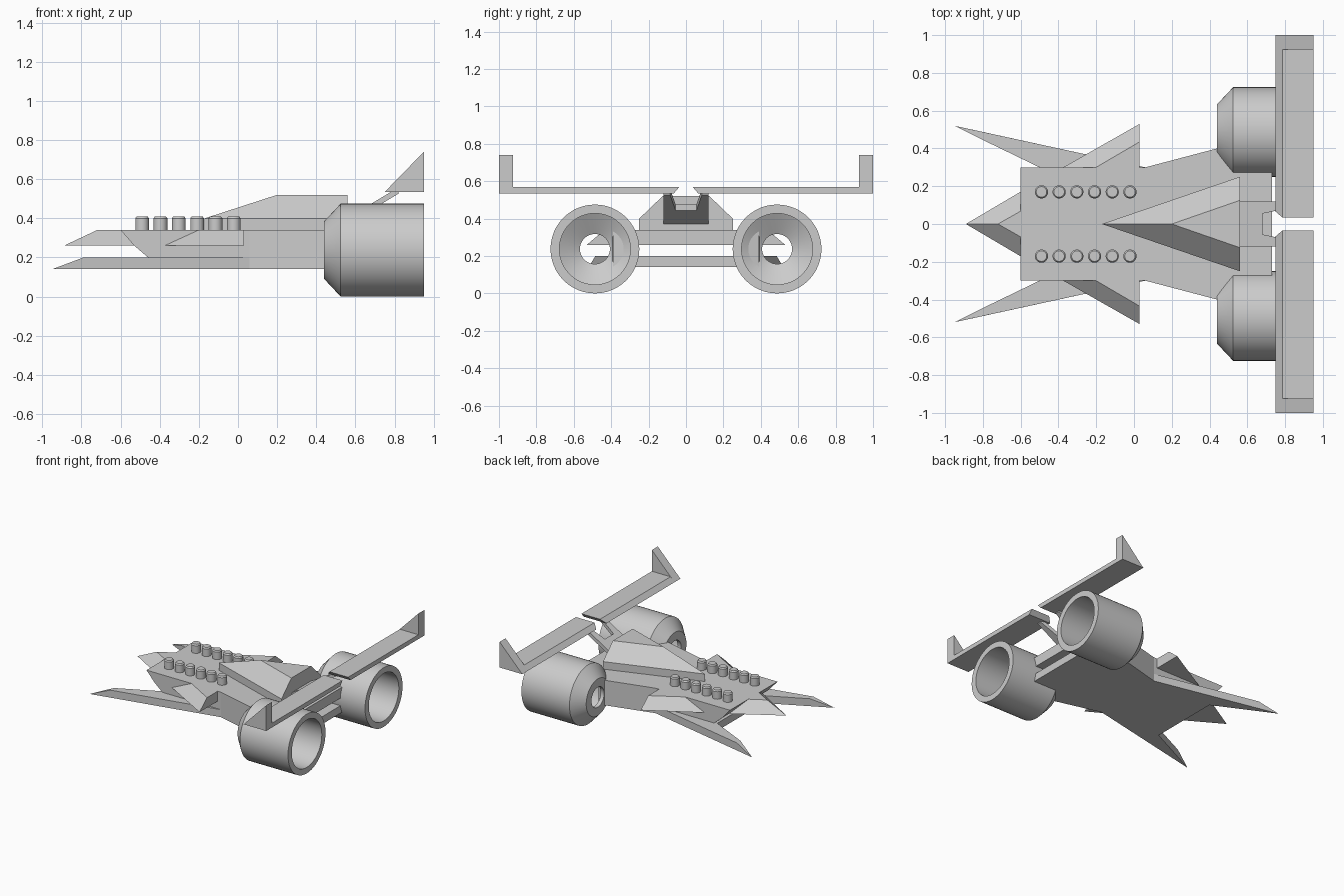
import bpy, bmesh
from math import sin, cos, pi, radians

if "Cube" in bpy.data.objects:
    bpy.data.objects.remove(bpy.data.objects["Cube"])


def finish(name, bm, smooth=False):
    bmesh.ops.remove_doubles(bm, verts=bm.verts, dist=1e-5)
    bmesh.ops.recalc_face_normals(bm, faces=bm.faces)
    me = bpy.data.meshes.new(name)
    bm.to_mesh(me)
    bm.free()
    ob = bpy.data.objects.new(name, me)
    bpy.context.collection.objects.link(ob)
    if smooth:
        bpy.ops.object.select_all(action='DESELECT')
        ob.select_set(True)
        bpy.context.view_layer.objects.active = ob
        bpy.ops.object.shade_smooth_by_angle(angle=radians(25))
    return ob


def loft(name, low, high, side=1):
    """Solid between two matching 3D outlines; side=-1 mirrors in y."""
    bm = bmesh.new()
    a = [bm.verts.new((x, y * side, z)) for x, y, z in low]
    b = [bm.verts.new((x, y * side, z)) for x, y, z in high]
    bm.faces.new(a)
    bm.faces.new(b)
    for i in range(len(a)):
        j = (i + 1) % len(a)
        if low[i] == low[j]:
            bm.faces.new((a[i], b[j], b[i]))
        else:
            bm.faces.new((a[i], a[j], b[j], b[i]))
    return finish(name, bm)


def at(pts, z):
    return [(x, y, z) for x, y in pts]


def both(half):
    """Half outline (y > 0, front to back) closed by its mirror image."""
    return half + [(x, -y) for x, y in reversed(half)]


def tri(tip, back, w):
    return [(tip, 0), (back, w), (back, -w)]


def lathe(name, prof, cy, cz, n=48):
    bm = bmesh.new()
    rings = [[bm.verts.new((x, cy + r * cos(2 * pi * i / n), cz + r * sin(2 * pi * i / n)))
              for i in range(n)] for x, r in prof]
    for k in range(len(rings)):
        p, q = rings[k], rings[(k + 1) % len(rings)]
        for i in range(n):
            j = (i + 1) % n
            bm.faces.new((p[i], p[j], q[j], q[i]))
    return finish(name, bm, True)


# Lower plate with two front prongs; rear tucks into the engine shells
flank = [(0.06, 0.30), (0.44, 0.40), (0.50, 0.39), (0.52, 0.28), (0.73, 0.28)]
plate_low = both([(-0.48, 0.29), (-0.95, 0.52), (-0.95, 0.52)] + flank)
plate_top = both([(-0.48, 0.29), (-0.79, 0.44), (-0.79, 0.485)] + flank)
loft("lower_plate", at(plate_low, 0.14), at(plate_top, 0.20))

# Upper deck with raked front
loft("upper_deck", at(both([(-0.53, 0.30)] + flank), 0.26),
     at(both([(-0.60, 0.30)] + flank), 0.34))

# Nose wedge
loft("nose", at(tri(-0.89, -0.50, 0.23), 0.26), at(tri(-0.72, -0.50, 0.125), 0.34))

# Canopy: triangular base and tapered top
loft("canopy_base", at(tri(-0.17, 0.56, 0.25), 0.34), at(tri(-0.17, 0.56, 0.25), 0.40))
loft("canopy_top", at(tri(-0.17, 0.56, 0.25), 0.40), at(tri(0.20, 0.56, 0.125), 0.52))

# Slanted wing bracket with a notch at its end
brk = both([(0.68, 0.055), (0.81, 0.085), (0.81, 0.12), (0.54, 0.12)])
brk = [(0.54, -0.12), (0.82, -0.12), (0.82, -0.085), (0.68, -0.055),
       (0.68, 0.055), (0.82, 0.085), (0.82, 0.12), (0.54, 0.12)]
loft("wing_bracket", [(x, y, 0.358 + 0.6 * (x - 0.54)) for x, y in brk],
     [(x, y, 0.39 + 0.6 * (x - 0.54)) for x, y in brk])

for s, tag in ((1, "left"), (-1, "right")):
    # Tunnel side walls
    wall = flank + [(0.73, 0.255)]
    loft(tag + "_side_wall",
         at([(-0.46, 0.255), (-0.46, 0.30)] + wall, 0.20),
         at([(-0.53, 0.255), (-0.53, 0.30)] + wall, 0.26), s)

    # Side fin
    loft(tag + "_side_fin", at([(-0.41, 0.28), (0.03, 0.53), (0.03, 0.28)], 0.26),
         at([(-0.235, 0.28), (0.03, 0.435), (0.03, 0.28)], 0.34), s)

    # Hollow engine
    lathe(tag + "_engine", [(0.44, 0.08), (0.44, 0.147), (0.525, 0.2375), (0.95, 0.2375),
                            (0.95, 0.19), (0.53, 0.19), (0.47, 0.08)], s * 0.487, 0.2375)

    # Rear wing with bevelled front and inner edges
    loft(tag + "_wing", at([(0.75, 0.065), (0.95, 0.065), (0.95, 0.93), (0.75, 0.93)], 0.535),
         at([(0.785, 0.035), (0.95, 0.035), (0.95, 0.93), (0.785, 0.93)], 0.57), s)

    # Upright wing tip
    prof = [(0.75, 0.535), (0.95, 0.535), (0.95, 0.74)]
    loft(tag + "_wing_tip", [(x, 0.925, z) for x, z in prof],
         [(x, 1.0, z) for x, z in prof], s)

    # Row of exhaust pegs with chamfered rims
    for i in range(6):
        bm = bmesh.new()
        n, cx, cy = 20, -0.49 + 0.0937 * i, s * 0.17
        rings = [[bm.verts.new((cx + r * cos(2 * pi * k / n), cy + r * sin(2 * pi * k / n), z))
                  for k in range(n)] for r, z in ((0.035, 0.335), (0.035, 0.40), (0.028, 0.41))]
        for p, q in zip(rings, rings[1:]):
            for k in range(n):
                m = (k + 1) % n
                bm.faces.new((p[k], p[m], q[m], q[k]))
        bm.faces.new(rings[0])
        bm.faces.new(rings[-1])
        finish(f"{tag}_peg_{i + 1}", bm, True)
